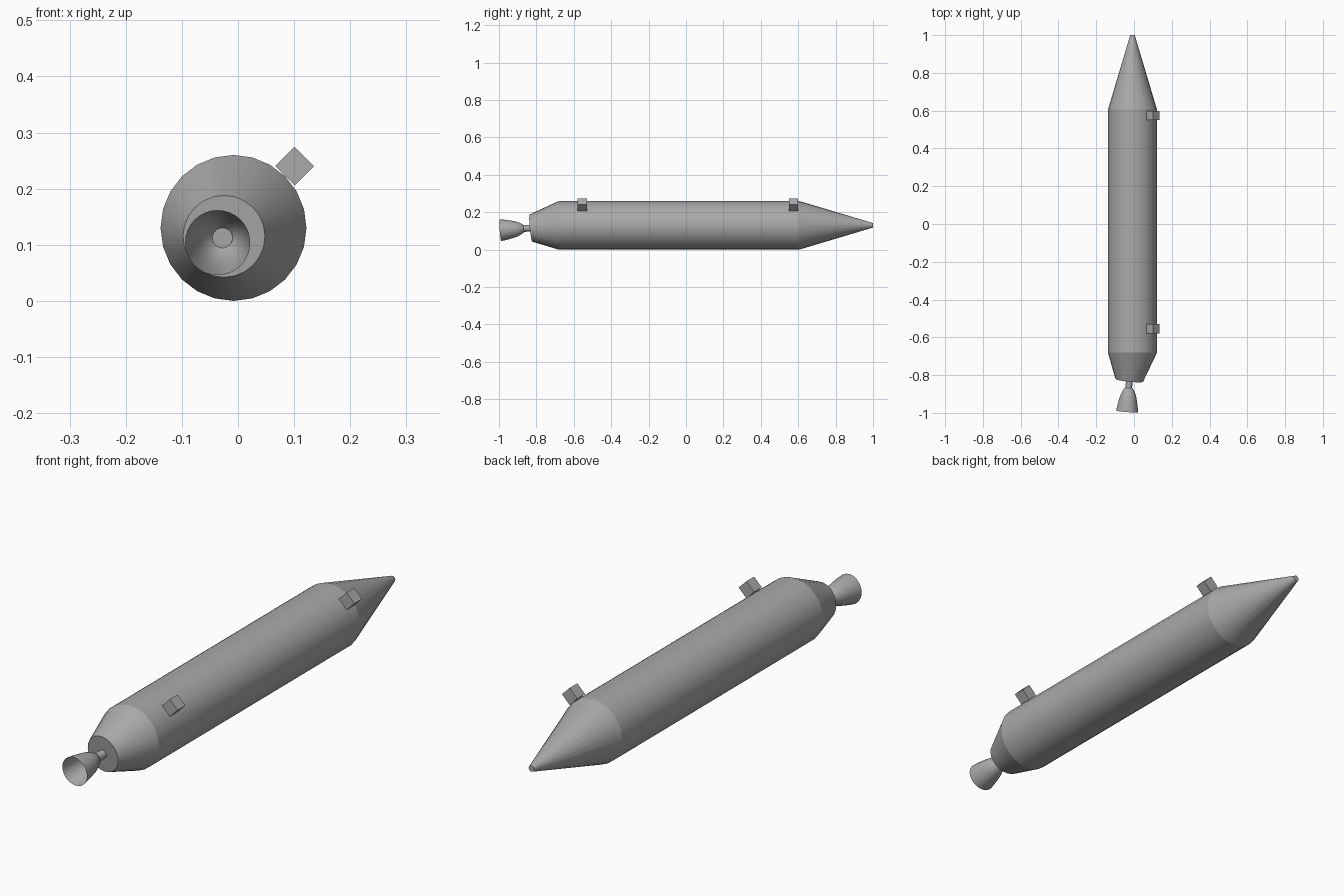
import bpy
import bmesh
from math import cos, sin, pi, radians
from mathutils import Matrix

if "Cube" in bpy.data.objects:
    bpy.data.objects.remove(bpy.data.objects["Cube"], do_unlink=True)

# One plain grey for every part
grey = bpy.data.materials.new("light_grey")
grey.use_nodes = True
colour = (0.4, 0.4, 0.4, 1)
grey.diffuse_color = colour
grey.node_tree.nodes["Principled BSDF"].inputs["Base Color"].default_value = colour

AXIS_X, AXIS_Z, RADIUS = -0.008, 0.13, 0.13
TILT = 0.07


def finish(name, bm):
    mesh = bpy.data.meshes.new(name)
    bm.to_mesh(mesh)
    bm.free()
    mesh.materials.append(grey)
    obj = bpy.data.objects.new(name, mesh)
    bpy.context.collection.objects.link(obj)
    return obj


def loft(name, rings, sides=24, caps=True, crisp=True):
    """Skin rings given as (x, y, z, radius, tilt), ordered from back to front."""
    bm = bmesh.new()
    loops = []
    for x, y, z, r, tilt in rings:
        loop = []
        for i in range(sides):
            a = 2 * pi * i / sides
            u, w = r * cos(a), r * sin(a)
            loop.append(bm.verts.new((x + u, y - tilt * (u + w), z + w)))
        loops.append(loop)
    for a, b in zip(loops, loops[1:]):
        for i in range(sides):
            j = (i + 1) % sides
            face = bm.faces.new((a[i], a[j], b[j], b[i]))
            face.smooth = True
    if caps:
        bm.faces.new(loops[0])
        bm.faces.new(loops[-1])
    if crisp:
        for loop in loops:
            for i in range(sides):
                bm.edges.get((loop[i - 1], loop[i])).smooth = False
    bmesh.ops.recalc_face_normals(bm, faces=bm.faces)
    return finish(name, bm)


def nozzle_ring(y, r):
    """Ring on the slightly canted engine axis."""
    d = TILT * (y + 0.83)
    return (-0.025 + d, y, 0.115 + d, r, TILT)


# Pointed hull with an off-axis, canted tail
loft("hull", [
    (AXIS_X, 1.0, AXIS_Z, 0.012, 0),
    (AXIS_X, 0.605, AXIS_Z, RADIUS, 0),
    (AXIS_X, -0.68, AXIS_Z, RADIUS, 0),
    (-0.025, -0.828, 0.115, 0.073, 0.1),
])

# Engine neck and open bell
loft("engine_neck", [nozzle_ring(-0.82, 0.017), nozzle_ring(-0.868, 0.018)])
bell = [(-0.867, 0.018), (-0.876, 0.026), (-0.89, 0.034), (-0.91, 0.042),
        (-0.935, 0.048), (-0.965, 0.054), (-0.992, 0.058)]
loft("engine_bell", [nozzle_ring(y, r) for y, r in bell],
     sides=32, caps=False, crisp=False)

# Two mounting lugs on the upper left of the hull
for name, y in (("rear_lug", 0.575), ("front_lug", -0.555)):
    bm = bmesh.new()
    bmesh.ops.create_cube(bm, size=0.049)
    place = Matrix.Translation((0.101, y, 0.24)) @ Matrix.Rotation(radians(45), 4, "Y")
    bmesh.ops.transform(bm, matrix=place, verts=bm.verts)
    finish(name, bm)
